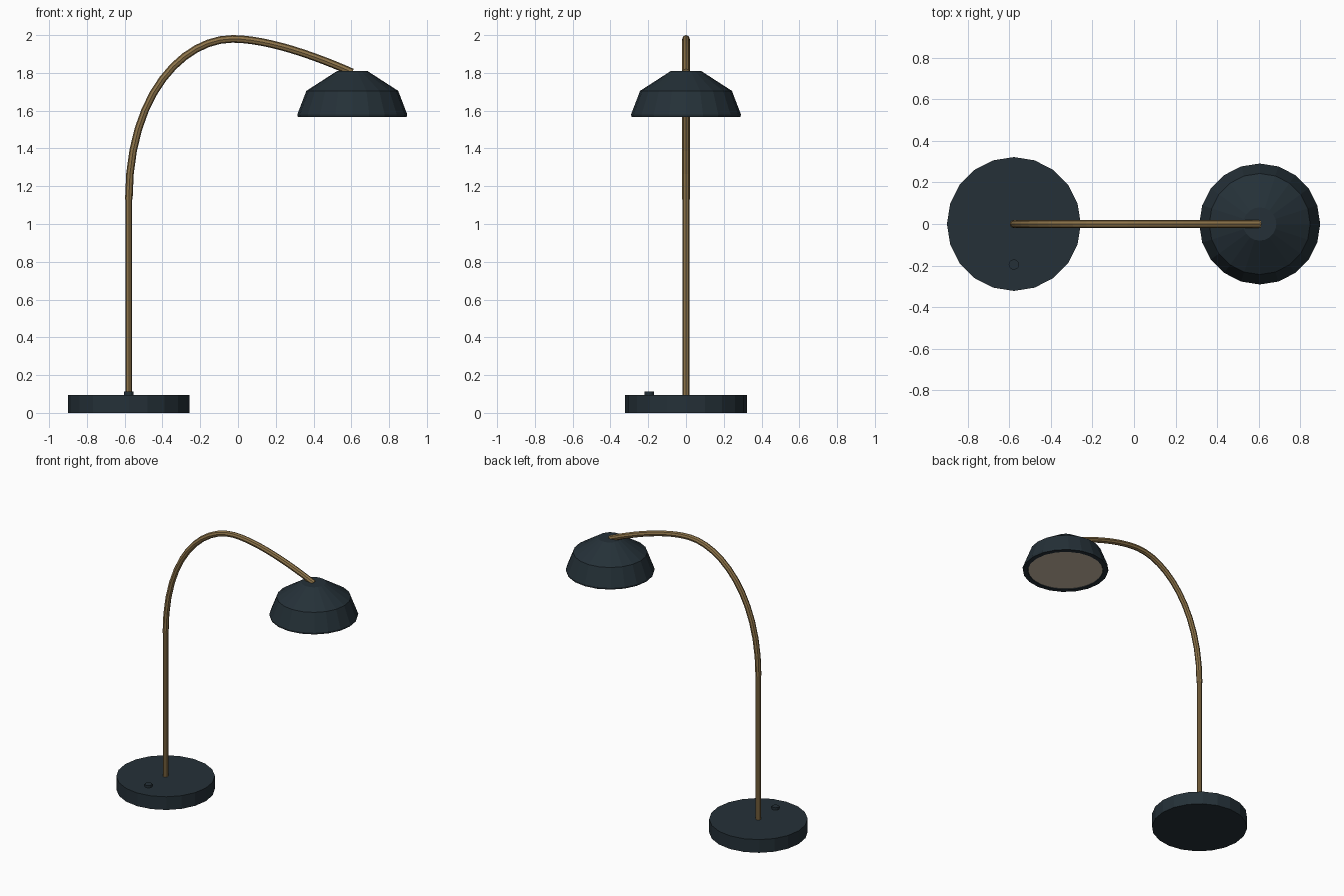
import bpy
import math

default = bpy.data.objects.get("Cube")
if default:
    bpy.data.objects.remove(default, do_unlink=True)

BASE_X, SHADE_X = -0.578, 0.605


def material(name, rgb, roughness=0.5):
    mat = bpy.data.materials.new(name)
    mat.use_nodes = True
    mat.diffuse_color = (*rgb, 1)
    bsdf = mat.node_tree.nodes["Principled BSDF"]
    bsdf.inputs["Base Color"].default_value = (*rgb, 1)
    bsdf.inputs["Roughness"].default_value = roughness
    return mat


dark = material("dark slate", (0.018, 0.030, 0.039))
brass = material("brass", (0.27, 0.175, 0.068))
cream = material("warm cream", (0.62, 0.52, 0.40))


def lathe(name, profile, location, mat, sides=20):
    """Closed solid of revolution from (radius, height) pairs, bottom to top."""
    verts, faces = [], []
    for r, z in profile:
        for i in range(sides):
            a = math.tau * i / sides
            verts.append((r * math.cos(a), r * math.sin(a), z))
    for row in range(len(profile) - 1):
        for i in range(sides):
            j = (i + 1) % sides
            lo, hi = row * sides, (row + 1) * sides
            faces.append((lo + i, lo + j, hi + j, hi + i))
    faces.append(tuple(reversed(range(sides))))
    faces.append(tuple(range(len(verts) - sides, len(verts))))
    mesh = bpy.data.meshes.new(name)
    mesh.from_pydata(verts, [], faces)
    mesh.materials.append(mat)
    obj = bpy.data.objects.new(name, mesh)
    obj.location = location
    bpy.context.collection.objects.link(obj)
    return obj


# Weighted foot and its switch
lathe("base", [(0.322, 0), (0.322, 0.095)], (BASE_X, 0, 0), dark)
lathe("switch_button", [(0.025, 0.09), (0.025, 0.112)], (BASE_X, -0.195, 0), dark, 12)

# Straight lower stem
lathe("stem", [(0.018, 0.08), (0.018, 1.14)], (BASE_X, 0, 0), brass, 8)

# Arched neck: knot, left handle, right handle in the xz plane
knots = [
    ((BASE_X, 1.13), (BASE_X, 1.0), (BASE_X, 1.70)),
    ((-0.03, 1.98), (-0.28, 1.98), (0.16, 1.98)),
    ((0.605, 1.803), (0.42, 1.885), (0.7, 1.76)),
]
curve = bpy.data.curves.new("neck", "CURVE")
curve.dimensions = "3D"
curve.bevel_depth = 0.02
curve.bevel_resolution = 2
curve.resolution_u = 12
curve.use_fill_caps = True
spline = curve.splines.new("BEZIER")
spline.use_smooth = False
spline.bezier_points.add(len(knots) - 1)
for point, (co, left, right) in zip(spline.bezier_points, knots):
    point.handle_left_type = point.handle_right_type = "FREE"
    point.co = (co[0], 0, co[1])
    point.handle_left = (left[0], 0, left[1])
    point.handle_right = (right[0], 0, right[1])
curve.materials.append(brass)
neck = bpy.data.objects.new("neck", curve)
bpy.context.collection.objects.link(neck)

# Shade: shallow recess, rim lip, flared wall and sloped crown
lathe("shade", [(0.25, 1.58), (0.255, 1.567), (0.288, 1.567), (0.291, 1.58),
                (0.243, 1.705), (0.08, 1.81)], (SHADE_X, 0, 0), dark)

# Light diffuser set inside the rim
lathe("diffuser", [(0.252, 1.571), (0.252, 1.579)], (SHADE_X, 0, 0), cream, 32)
